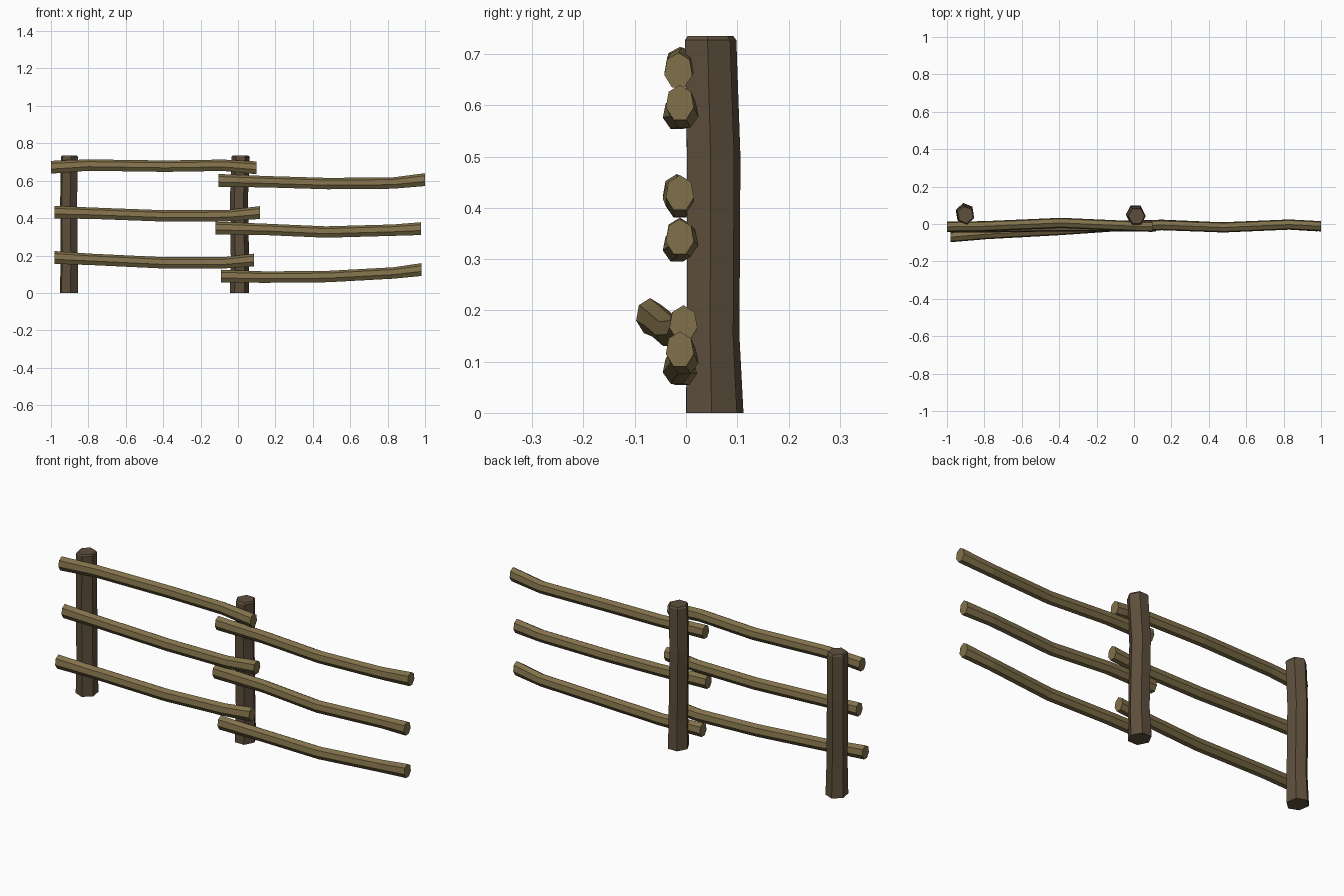
import bpy, bmesh, math
from mathutils import Vector

if "Cube" in bpy.data.objects:
    bpy.data.objects.remove(bpy.data.objects["Cube"])


def material(name, color):
    m = bpy.data.materials.new(name)
    m.diffuse_color = (*color, 1)
    m.use_nodes = True
    m.node_tree.nodes["Principled BSDF"].inputs["Base Color"].default_value = m.diffuse_color
    return m


rail_wood = material("rail_wood", (0.22, 0.165, 0.07))
post_wood = material("post_wood", (0.11, 0.078, 0.045))


def log(name, rings, sides, axis, mat):
    """Flat-shaded log: rings of (centre, half width, half height, spin)."""
    bm = bmesh.new()
    loops = []
    for c, a, b, spin in rings:
        loop = []
        for i in range(sides):
            t = spin + math.tau * i / sides
            u, v = a * math.cos(t), b * math.sin(t)
            off = (0, u, v) if axis == 'X' else (u, v, 0)
            loop.append(bm.verts.new(Vector(c) + Vector(off)))
        loops.append(loop)
    for p, q in zip(loops, loops[1:]):
        for i in range(sides):
            j = (i + 1) % sides
            bm.faces.new((p[i], p[j], q[j], q[i]))
    bm.faces.new(loops[0][::-1])
    bm.faces.new(loops[-1])
    bmesh.ops.recalc_face_normals(bm, faces=bm.faces)
    me = bpy.data.meshes.new(name)
    bm.to_mesh(me)
    bm.free()
    me.materials.append(mat)
    bpy.context.collection.objects.link(bpy.data.objects.new(name, me))


# Rails: centre line of each slightly bent log
rails = {
    "left_top_rail": [(-1, -.015, .67), (-.8, -.012, .682), (-.39, .006, .676),
                      (-.08, -.008, .681), (.1, -.015, .667)],
    "left_middle_rail": [(-.98, -.018, .43), (-.79, -.018, .425), (-.39, -.012, .41),
                         (-.05, -.012, .412), (.117, -.012, .428)],
    "left_bottom_rail": [(-.98, -.07, .188), (-.79, -.054, .178), (-.39, -.032, .159),
                         (-.07, -.01, .16), (.085, -.005, .174)],
    "right_top_rail": [(-.105, -.012, .6), (.15, -.006, .593), (.48, -.018, .583),
                       (.83, -.003, .586), (1, -.012, .604)],
    "right_middle_rail": [(-.12, -.012, .345), (.15, -.004, .338), (.47, -.018, .324),
                          (.83, -.003, .334), (.978, -.012, .342)],
    "right_bottom_rail": [(-.09, -.012, .088), (.15, -.006, .083), (.48, -.018, .086),
                          (.83, -.003, .105), (.98, -.012, .123)],
}
for name, path in rails.items():
    ends = (0, len(path) - 1)
    log(name, [(c, .028, .036 if i in ends else .032, math.pi / 2)
               for i, c in enumerate(path)], 7, 'X', rail_wood)

# Posts: six-sided, slightly bowed, with a worn top edge
for name, x, y, spin, lean in (("left_post", -.904, .056, -.35, .003),
                               ("right_post", .008, .05, 0, .006)):
    log(name, [((x, y, 0), .052, .057, spin),
               ((x + lean / 2, y - .003, .15), .049, .052, spin),
               ((x - lean / 2, y - .002, .5), .048, .053, spin),
               ((x + lean, y - .008, .727), .049, .051, spin),
               ((x + lean, y - .008, .735), .042, .045, spin)], 6, 'Z', post_wood)
